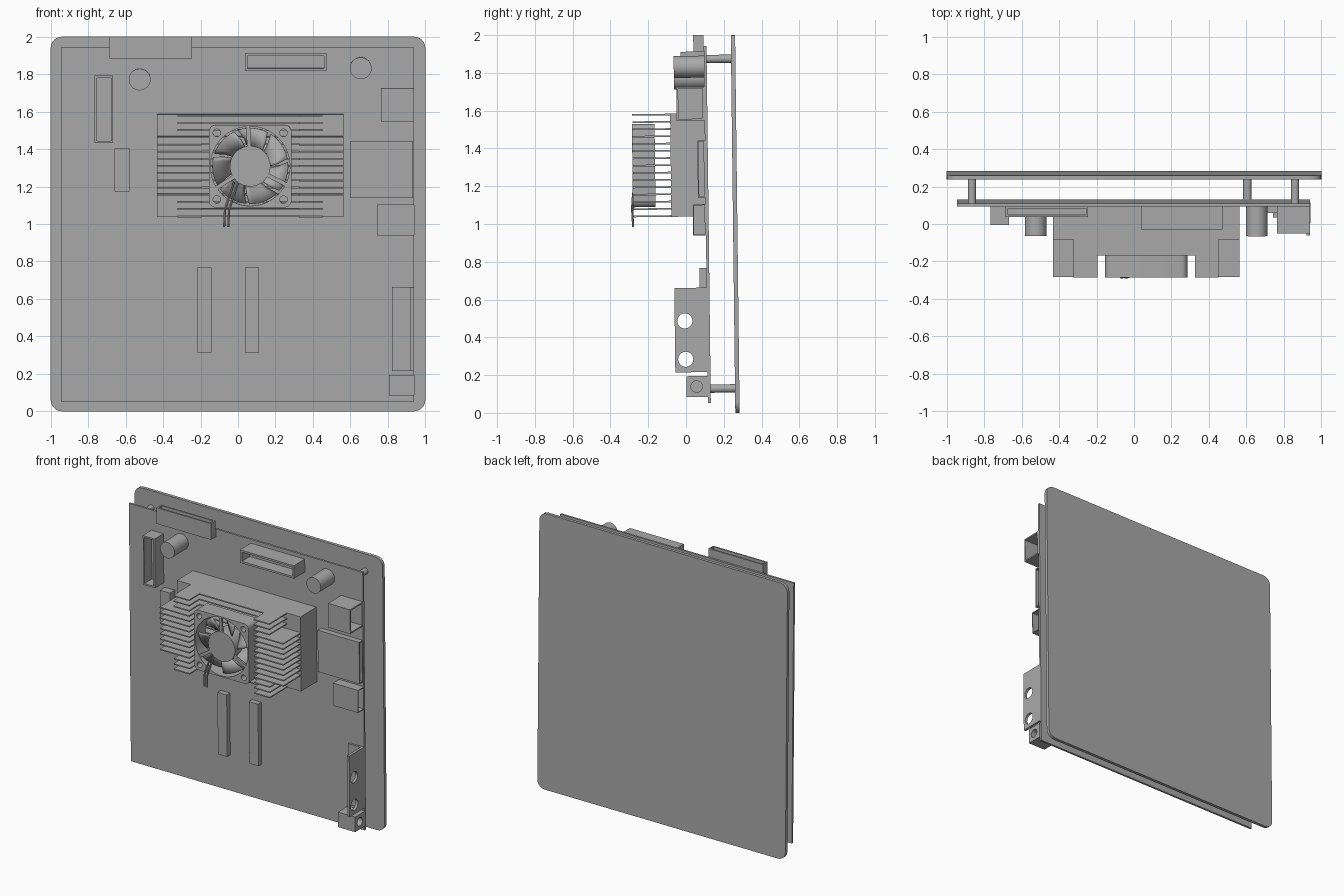
import bpy
import bmesh
import math
from mathutils import Matrix, Vector

if "Cube" in bpy.data.objects:
    bpy.data.objects.remove(bpy.data.objects["Cube"], do_unlink=True)

# Single grey finish
grey = bpy.data.materials.new("plain_grey")
grey.use_nodes = True
GREY = (0.4, 0.4, 0.4, 1)
grey.diffuse_color = GREY
grey.node_tree.nodes["Principled BSDF"].inputs["Base Color"].default_value = GREY

# The whole assembly leans slightly forward
PIVOT = Vector((0, 0.26, 1))
LEAN = Matrix.Translation(PIVOT) @ Matrix.Rotation(0.012, 4, 'X') @ Matrix.Translation(-PIVOT)
FACE = 0.105   # front surface of the circuit board


def finish(name, bm):
    bmesh.ops.remove_doubles(bm, verts=bm.verts, dist=0.0002)
    bmesh.ops.recalc_face_normals(bm, faces=bm.faces)
    mesh = bpy.data.meshes.new(name)
    bm.to_mesh(mesh)
    bm.free()
    mesh.transform(LEAN)
    mesh.materials.clear()
    mesh.materials.append(grey)
    mesh.shade_smooth()
    mesh.set_sharp_from_angle(angle=math.radians(35))
    obj = bpy.data.objects.new(name, mesh)
    bpy.context.collection.objects.link(obj)
    return obj


def box(name, x, y, z, pocket=None, wall=0.015, depth=0.05):
    """Box from ranges; pocket is the direction of an open, recessed face."""
    bm = bmesh.new()
    size = [b - a for a, b in (x, y, z)]
    mid = [(a + b) / 2 for a, b in (x, y, z)]
    bmesh.ops.create_cube(bm, size=1, matrix=Matrix.Translation(mid) @ Matrix.Diagonal((*size, 1)))
    if pocket:
        d = Vector(pocket)
        bm.normal_update()
        face = max(bm.faces, key=lambda f: f.normal.dot(d))
        bmesh.ops.inset_individual(bm, faces=[face], thickness=wall)
        rim = bmesh.ops.extrude_discrete_faces(bm, faces=[face])["faces"][0]
        bmesh.ops.translate(bm, verts=rim.verts, vec=-d * depth)
    return finish(name, bm)


def rod(name, x, z, y, radius, sides=32):
    bm = bmesh.new()
    place = Matrix.Translation((x, sum(y) / 2, z)) @ Matrix.Rotation(math.pi / 2, 4, 'X')
    bmesh.ops.create_cone(bm, cap_ends=True, segments=sides, radius1=radius, radius2=radius,
                          depth=y[1] - y[0], matrix=place)
    return finish(name, bm)


def circle(u, v, r, n=40):
    return [(u + r * math.cos(math.tau * i / n), v + r * math.sin(math.tau * i / n)) for i in range(n)]


def rect(u, v, radius=0, steps=6):
    if not radius:
        return [(u[0], v[0]), (u[1], v[0]), (u[1], v[1]), (u[0], v[1])]
    centres = rect((u[0] + radius, u[1] - radius), (v[0] + radius, v[1] - radius))
    pts = []
    for k, (cu, cv) in enumerate(centres):
        for i in range(steps + 1):
            a = math.pi * (1 + k / 2 + i / steps / 2)
            pts.append((cu + radius * math.cos(a), cv + radius * math.sin(a)))
    return pts


TURN = {'X': Matrix(((0, 0, 1, 0), (1, 0, 0, 0), (0, 1, 0, 0), (0, 0, 0, 1))),
        'Y': Matrix.Rotation(math.pi / 2, 4, 'X'),
        'Z': Matrix.Identity(4)}


def curve_part(name, splines, matrix, cyclic=True, **settings):
    """Curve turned into a mesh part."""
    curve = bpy.data.curves.new(name + "_curve", 'CURVE')
    for key, value in settings.items():
        setattr(curve, key, value)
    for pts in splines:
        s = curve.splines.new('POLY')
        s.points.add(len(pts) - 1)
        for p, co in zip(s.points, pts):
            p.co = (*co, 0, 1) if len(co) == 2 else (*co, 1)
        s.use_cyclic_u = cyclic
    tmp = bpy.data.objects.new(name + "_curve", curve)
    bpy.context.collection.objects.link(tmp)
    dg = bpy.context.evaluated_depsgraph_get()
    mesh = bpy.data.meshes.new_from_object(tmp.evaluated_get(dg))
    bm = bmesh.new()
    bm.from_mesh(mesh)
    bm.transform(matrix)
    bpy.data.objects.remove(tmp)
    bpy.data.curves.remove(curve)
    bpy.data.meshes.remove(mesh)
    return finish(name, bm)


def panel(name, loops, span, axis):
    """Flat outline with holes, extruded over span along axis."""
    offset = Vector([sum(span) / 2 if axis == a else 0 for a in "XYZ"])
    return curve_part(name, loops, Matrix.Translation(offset) @ TURN[axis],
                      dimensions='2D', fill_mode='BOTH', extrude=(span[1] - span[0]) / 2)


# Back plate, circuit board and standoffs
panel("back_plate", [rect((-1, 1), (0, 2), 0.06)], (0.249, 0.272), 'Y')
box("circuit_board", (-0.945, 0.94), (FACE, 0.12), (0.055, 1.943))
for i, (x, z) in enumerate([(-0.865, 1.875), (0.86, 1.875), (-0.865, 0.13), (0.605, 0.13)]):
    rod(f"standoff_{i + 1}", x, z, (0.115, 0.255), 0.022, 24)

# Connectors and sockets
box("top_edge_connector", (-0.685, -0.245), (0.05, FACE), (1.885, 2.003), (0, 0, 1), 0.016, 0.08)
box("upper_header", (0.037, 0.472), (-0.018, FACE), (1.82, 1.915), (0, -1, 0), 0.02, 0.09)
box("side_header", (-0.765, -0.668), (0.005, FACE), (1.435, 1.795), (0, -1, 0), 0.016, 0.085)
box("small_header", (-0.66, -0.58), (0.05, FACE), (1.175, 1.405))
box("square_port", (0.763, 0.94), (-0.043, FACE), (1.55, 1.728), (1, 0, 0), 0.014, 0.15)
box("card_slot", (0.6, 0.935), (0.065, FACE), (1.14, 1.445), (1, 0, 0), 0.01, 0.28)
box("low_port", (0.742, 0.943), (0.037, FACE), (0.942, 1.107), (1, 0, 0), 0.008, 0.17)
for side, x in (("right", -0.215), ("left", 0.038)):
    box(f"memory_slot_{side}", (x, x + 0.074), (0.068, FACE), (0.317, 0.77))

# Angle bracket with two round openings, and power jack
box("bracket_foot", (0.822, 0.93), (0.09, FACE), (0.218, 0.665))
panel("bracket_wall", [rect((-0.066, FACE), (0.218, 0.665)),
                       circle(-0.012, 0.49, 0.04), circle(-0.01, 0.287, 0.04)], (0.922, 0.94), 'X')
box("power_jack_back", (0.805, 0.86), (-0.008, FACE), (0.087, 0.197))
panel("power_jack_front", [rect((-0.008, FACE), (0.087, 0.197)),
                           circle(0.046, 0.142, 0.03)], (0.86, 0.943), 'X')

# Capacitors
rod("capacitor_right", -0.525, 1.775, (-0.055, FACE), 0.058)
rod("capacitor_left", 0.655, 1.835, (-0.055, FACE), 0.058)

# Heat sink: solid block and notched fins
CX, CZ = 0.065, 1.315
box("heat_sink_block", (CX - 0.498, CX + 0.498), (-0.077, FACE), (1.042, 1.588))
for i in range(15):
    half = 0.498 if 3 <= i <= 11 else 0.387
    outline = [(half, -0.07), (half, -0.278), (0.26, -0.278), (0.26, -0.16)]
    outline += [(-u, v) for u, v in reversed(outline)]
    z = 1.042 + i * 0.0384
    panel(f"heat_sink_fin_{i + 1}", [[(CX + u, v) for u, v in outline]], (z, z + 0.0085), 'Z')

# Fan: frame, hub, struts and twisted blades
H = 0.22
corners = [circle(CX + sx * 0.178, CZ + sz * 0.178, 0.02, 20) for sx in (-1, 1) for sz in (-1, 1)]
panel("fan_frame", [rect((CX - H, CX + H), (CZ - H, CZ + H), 0.035),
                    circle(CX, CZ, 0.212, 64)] + corners, (-0.28, -0.16), 'Y')
rod("fan_hub", CX, CZ, (-0.278, -0.165), 0.108, 48)
for i in range(3):
    a = math.radians(-27 + 120 * i)
    along, across = Vector((math.cos(a), math.sin(a))), Vector((-math.sin(a), math.cos(a))) * 0.011
    mid = Vector((CX, CZ))
    loop = [mid + along * r + across * s for r, s in ((0.1, -1), (0.218, -1), (0.218, 1), (0.1, 1))]
    panel(f"fan_strut_{i + 1}", [[tuple(p) for p in loop]], (-0.276, -0.262), 'Y')

for b in range(7):
    bm = bmesh.new()
    rows = []
    for r in (0.1, 0.15, 0.203):
        row = []
        for k in range(7):
            t = k / 6
            a = math.tau * b / 7 + t * 0.8 + (r - 0.1) * 2
            row.append(bm.verts.new((CX + r * math.cos(a), -0.255 + 0.08 * t ** 1.3, CZ + r * math.sin(a))))
        rows.append(row)
    for r0, r1 in zip(rows, rows[1:]):
        for k in range(6):
            bm.faces.new((r0[k], r0[k + 1], r1[k + 1], r1[k]))
    blade = finish(f"fan_blade_{b + 1}", bm)
    solid = blade.modifiers.new("thickness", 'SOLIDIFY')
    solid.thickness = 0.006

# Fan leads
for name, dx in (("a", 0), ("b", 0.022)):
    path = [(-0.02 + dx, -0.27, 1.23), (-0.055 + dx, -0.282, 1.13),
            (-0.07 + dx, -0.284, 1.08), (-0.074 + dx, -0.28, 0.99)]
    curve_part(f"fan_lead_{name}", [path], Matrix.Identity(4), cyclic=False, dimensions='3D',
               bevel_depth=0.006, bevel_resolution=2, use_fill_caps=True)
